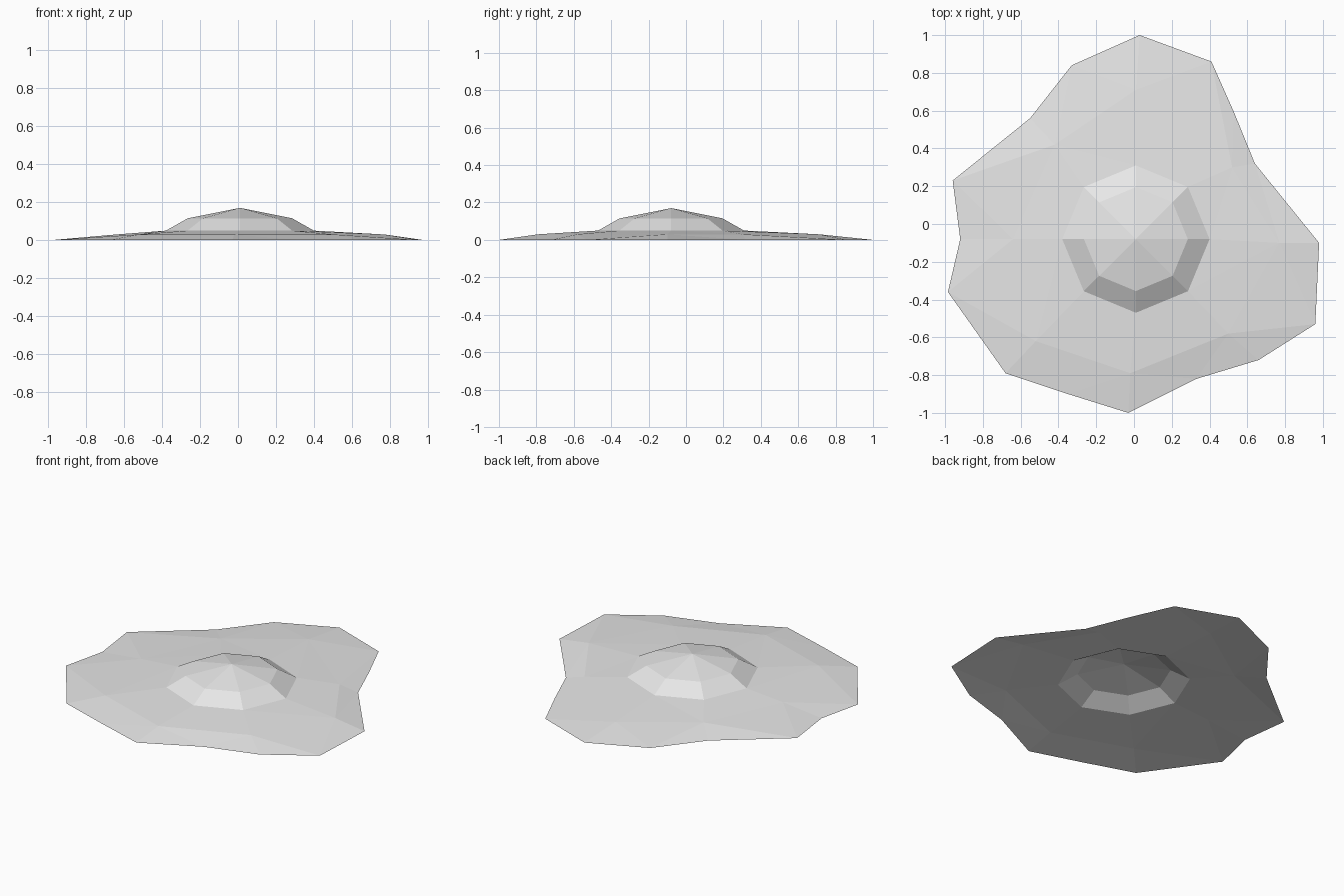
import bpy, bmesh
from math import sin, cos, radians

# Remove the default cube
cube = bpy.data.objects.get("Cube")
if cube:
    bpy.data.objects.remove(cube)

grey = bpy.data.materials.new("plain_grey")
grey.use_nodes = True
COLOUR = (0.8, 0.8, 0.8, 1)
grey.diffuse_color = COLOUR
grey.node_tree.nodes["Principled BSDF"].inputs["Base Color"].default_value = COLOUR

CX, CY = 0.01, -0.08  # centre of the dome

# Ragged rim on the ground, anticlockwise from +x
RIM = [(0.98, -0.10), (0.64, 0.32), (0.53, 0.59), (0.41, 0.86),
       (0.03, 1.0), (-0.33, 0.84), (-0.55, 0.56), (-0.96, 0.23),
       (-0.92, -0.08), (-0.985, -0.36), (-0.68, -0.79), (-0.35, -0.90),
       (-0.03, -1.0), (0.33, -0.82), (0.66, -0.72), (0.96, -0.53)]

# Bend halfway down the slope, one point per dome side
SLOPE = [(0.77, -0.10), (0.52, 0.30), (0.01, 0.71), (-0.42, 0.42),
         (-0.64, -0.08), (-0.52, -0.62), (-0.02, -0.79), (0.50, -0.58)]

bm = bmesh.new()


def ring(points, z):
    return [bm.verts.new((x, y, z)) for x, y in points]


def octagon(radius, z):
    angles = [radians(45 * i) for i in range(8)]
    return ring([(CX + radius * cos(a), CY + radius * sin(a)) for a in angles], z)


rim = ring(RIM, 0)
slope = ring(SLOPE, 0.03)
base = octagon(0.39, 0.05)
shoulder = octagon(0.275, 0.115)
peak = bm.verts.new((CX, CY, 0.17))

for i in range(8):
    j = (i + 1) % 8
    a, b, c = rim[2 * i], rim[2 * i + 1], rim[2 * j]
    # Outer skirt
    bm.faces.new((slope[i], a, b))
    bm.faces.new((slope[i], b, slope[j]))
    bm.faces.new((slope[j], b, c))
    # Inner skirt
    bm.faces.new((base[i], slope[i], slope[j]))
    bm.faces.new((base[i], slope[j], base[j]))
    # Dome side and cap
    bm.faces.new((shoulder[i], base[i], base[j], shoulder[j]))
    bm.faces.new((peak, shoulder[i], shoulder[j]))

mesh = bpy.data.meshes.new("splat_sheet")
bm.to_mesh(mesh)
bm.free()
mesh.materials.append(grey)
splat = bpy.data.objects.new("splat_sheet", mesh)
bpy.context.collection.objects.link(splat)
